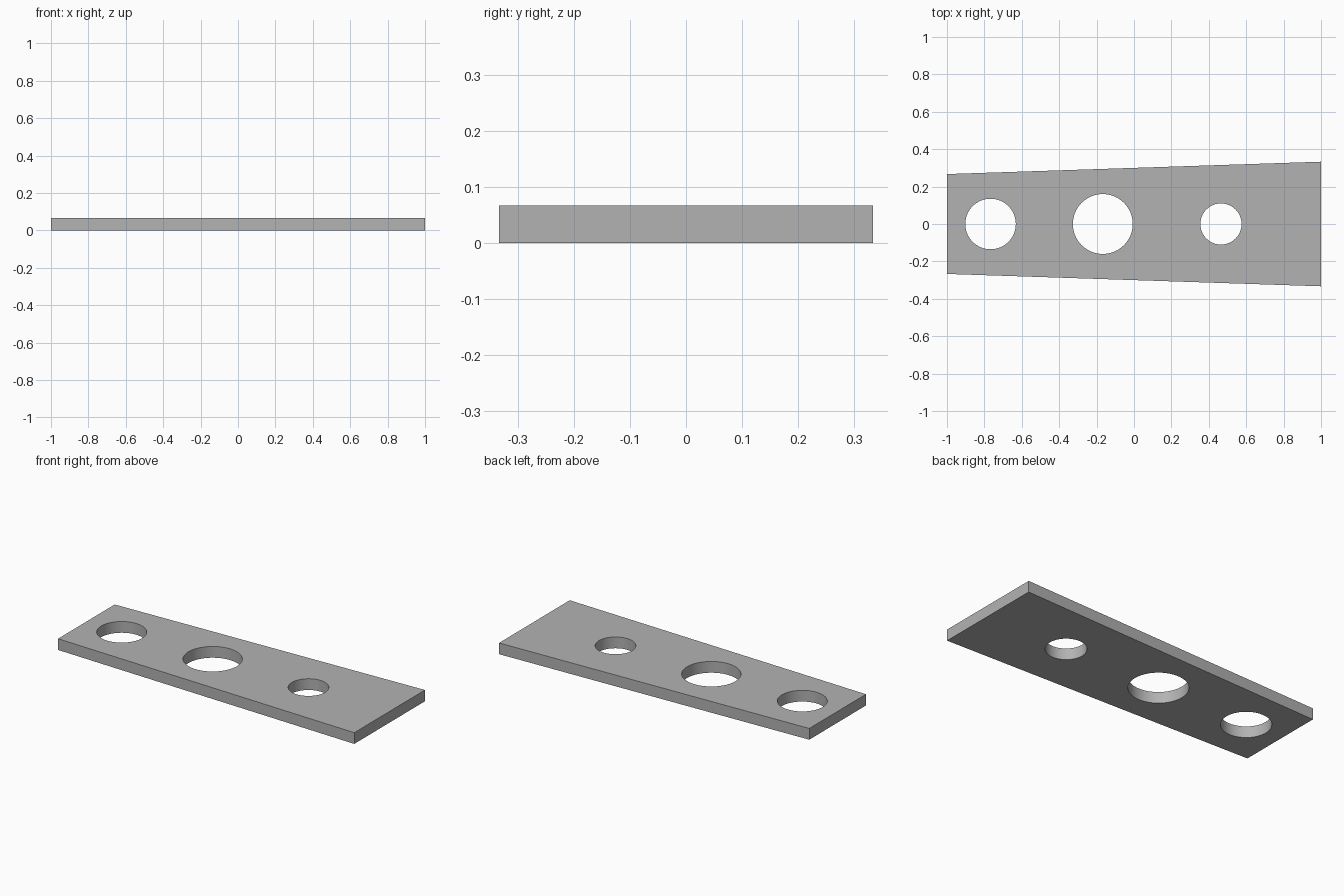
import bpy
import bmesh
import math

if "Cube" in bpy.data.objects:
    bpy.data.objects.remove(bpy.data.objects["Cube"], do_unlink=True)

THICKNESS = 0.067
HALF_LENGTH = 1.0
NARROW, WIDE = 0.267, 0.333          # half widths at the two ends
HOLES = [(-0.767, 0.135), (-0.167, 0.16), (0.465, 0.11)]  # centre x, radius

# Plain grey material
grey = bpy.data.materials.new("plain_grey")
grey.use_nodes = True
colour = (0.45, 0.45, 0.45, 1)
grey.diffuse_color = colour
grey.node_tree.nodes["Principled BSDF"].inputs["Base Color"].default_value = colour

# Tapered plate: outline extruded upwards
bm = bmesh.new()
outline = [(-HALF_LENGTH, -NARROW), (HALF_LENGTH, -WIDE),
           (HALF_LENGTH, WIDE), (-HALF_LENGTH, NARROW)]
base = bm.faces.new([bm.verts.new((x, y, 0)) for x, y in outline])
top = bmesh.ops.extrude_face_region(bm, geom=[base])["geom"]
bmesh.ops.translate(bm, vec=(0, 0, THICKNESS),
                    verts=[v for v in top if isinstance(v, bmesh.types.BMVert)])
bmesh.ops.recalc_face_normals(bm, faces=bm.faces)
mesh = bpy.data.meshes.new("tapered_plate")
bm.to_mesh(mesh)
bm.free()
mesh.materials.append(grey)
plate = bpy.data.objects.new("tapered_plate", mesh)
bpy.context.collection.objects.link(plate)

# Round through holes, cut one by one
for x, radius in HOLES:
    bpy.ops.mesh.primitive_cylinder_add(vertices=64, radius=radius, depth=THICKNESS * 3,
                                        location=(x, 0, THICKNESS / 2))
    cutter = bpy.context.object
    cutter.name = "hole_cutter"
    cutter.hide_render = True
    cutter.data.materials.append(grey)
    cut = plate.modifiers.new("hole", "BOOLEAN")
    cut.operation = "DIFFERENCE"
    cut.solver = "EXACT"
    cut.object = cutter
    bpy.context.view_layer.objects.active = plate
    bpy.ops.object.modifier_apply(modifier=cut.name)
    bpy.data.objects.remove(cutter, do_unlink=True)

# Smooth hole walls with crisp rims
bpy.ops.object.select_all(action="DESELECT")
plate.select_set(True)
bpy.context.view_layer.objects.active = plate
bpy.ops.object.shade_smooth_by_angle(angle=math.radians(30))
